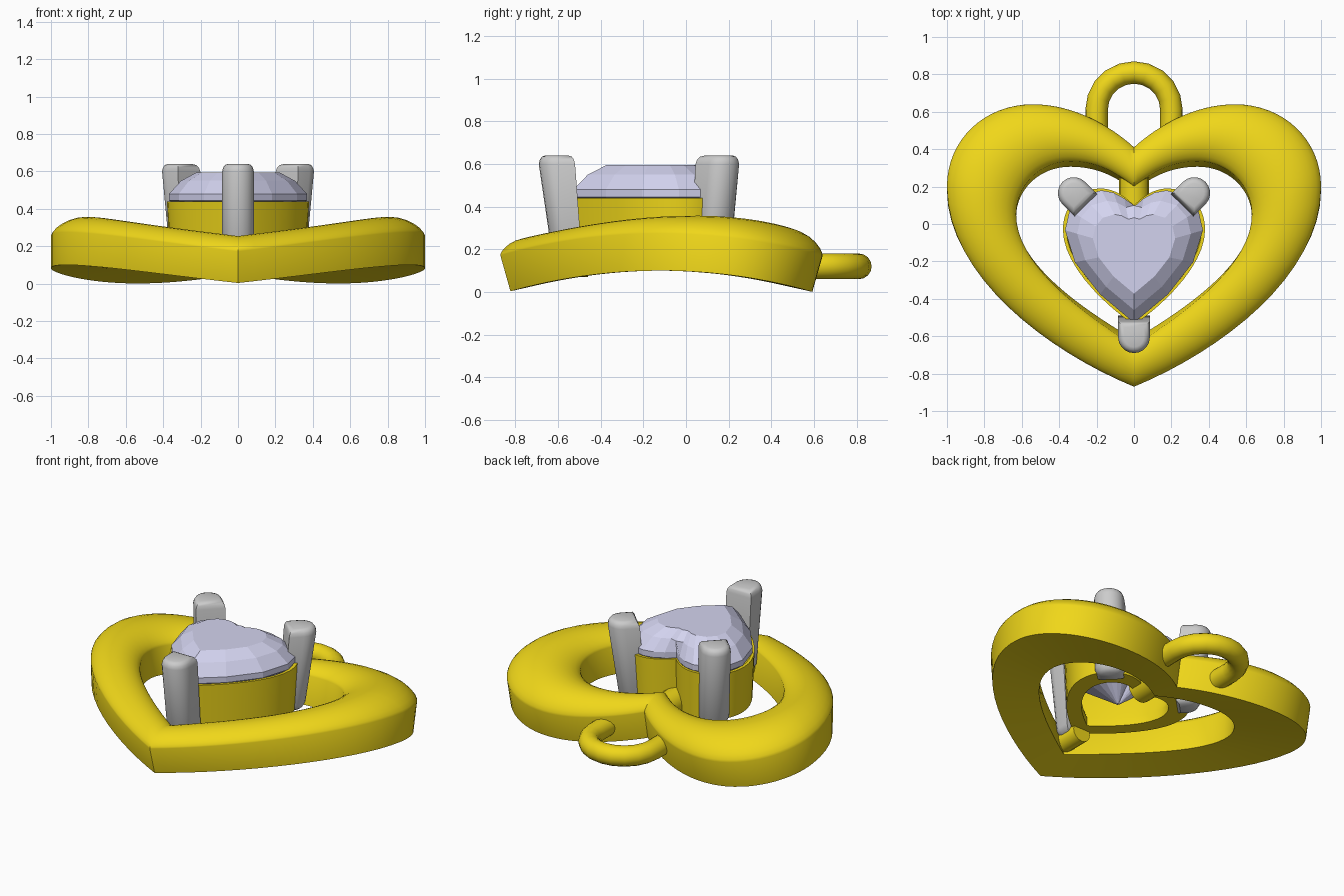
import bpy, bmesh
from math import sin, cos, pi, asin, radians
from mathutils import Vector

if "Cube" in bpy.data.objects:
    bpy.data.objects.remove(bpy.data.objects["Cube"])


def material(name, rgb):
    m = bpy.data.materials.new(name)
    m.diffuse_color = (*rgb, 1)
    m.use_nodes = True
    m.node_tree.nodes["Principled BSDF"].inputs["Base Color"].default_value = m.diffuse_color
    return m


GOLD = material("gold", (0.87, 0.68, 0.01))
STONE = material("pale_stone", (0.65, 0.65, 0.86))


def loft(name, rings, mat=None, loop=False, angle=35):
    """Skin closed rings; join last to first when loop, otherwise cap the ends."""
    bm = bmesh.new()
    vs = [[bm.verts.new(p) for p in r] for r in rings]
    n = len(rings[0])
    for i in range(len(vs) if loop else len(vs) - 1):
        a, b = vs[i], vs[(i + 1) % len(vs)]
        for k in range(n):
            bm.faces.new((a[k], a[(k + 1) % n], b[(k + 1) % n], b[k]))
    if not loop:
        bm.faces.new(vs[0])
        bm.faces.new(vs[-1])
    bmesh.ops.remove_doubles(bm, verts=bm.verts, dist=1e-5)
    bmesh.ops.recalc_face_normals(bm, faces=bm.faces)
    me = bpy.data.meshes.new(name)
    bm.to_mesh(me)
    bm.free()
    ob = bpy.data.objects.new(name, me)
    bpy.context.collection.objects.link(ob)
    if mat:
        me.materials.append(mat)
    if angle:
        bpy.ops.object.select_all(action='DESELECT')
        ob.select_set(True)
        bpy.context.view_layer.objects.active = ob
        bpy.ops.object.shade_smooth_by_angle(angle=radians(angle))
    return ob


def heart(pts, n):
    """Right half as three Bezier spans from cleft to tip, mirrored to the left."""
    half = []
    for s in range(0, 9, 3):
        p = [Vector(q) for q in pts[s:s + 4]]
        for i in range(n):
            t = i / n
            half.append(p[0] * (1 - t)**3 + p[1] * 3 * t * (1 - t)**2
                        + p[2] * 3 * t * t * (1 - t) + p[3] * t**3)
    half.append(Vector(pts[-1]))
    return half + [Vector((-q.x, q.y)) for q in half[-2:0:-1]]


# Heart frame: domed section between two outlines, bent into a shallow arch
OUTER = [(0, .41), (.12, .52), (.32, .64), (.54, .64), (.80, .64), (1, .45),
         (1, .2), (1, -.28), (.46, -.68), (0, -.87)]
INNER = [(0, .2), (.1, .28), (.2, .335), (.34, .335), (.51, .335), (.63, .2),
         (.63, .05), (.63, -.2), (.32, -.45), (0, -.65)]
WALL, R, YC = .175, 2.6, -.12


def bend(p, z):
    t = asin((p.y - YC) / (R + WALL))
    return (p.x, p.y + (z - WALL) * sin(t), (R + z) * cos(t) - R + .1)


rings = []
for o, i in zip(heart(OUTER, 16), heart(INNER, 16)):
    crown = .23 * (o - i).length
    ring = [bend(o, 0)]
    for k in range(13):
        s = (1 - cos(pi * k / 12)) / 2
        ring.append(bend(o.lerp(i, s), WALL + crown * max(0, 1 - (2 * s - 1)**2)**.7))
    ring.append(bend(i, 0))
    rings.append(ring)
loft("heart_frame", rings, GOLD, loop=True)

# Seat: thin heart cup with a hole, ledge below the stone
SEAT = [(0, .1), (.05, .15), (.11, .19), (.18, .19), (.3, .19), (.38, .09),
        (.38, -.03), (.38, -.2), (.2, -.4), (0, -.54)]
MID = Vector((0, -.14))


def scaled(p, f, z):
    q = MID + (p - MID) * f
    return (q.x, q.y, z)


loft("stone_seat", [[scaled(p, f, z) for f, z in
                     ((.96, .15), (1, .44), (.95, .44), (.68, .2), (.68, .15))]
                    for p in heart(SEAT, 10)], GOLD, loop=True)

# Faceted heart stone: culet, girdle, crown, table
g = heart(SEAT, 3)
table = [p.copy() for p in g]
table[0].y = .16
loft("heart_stone", [[scaled(p, .02, .17) for p in g],
                     [scaled(p, .97, .445) for p in g],
                     [scaled(p, .97, .48) for p in g],
                     [scaled(p, .80, .55) for p in table],
                     [scaled(p, .58, .595) for p in table]], STONE, angle=0)


# Prongs: D-shaped section, flat side to the stone, leaning outward, rounded top
def prong(name, base, out):
    out = Vector(out).normalized()
    side = Vector((out.y, -out.x))
    shape = [(.085, 0)] + [(.085 * cos(a), .085 + .085 * sin(a))
                           for a in (pi * k / 10 for k in range(11))] + [(-.085, 0)]
    rings = []
    for z, inset in ((.13, .6), (.145, .85), (.17, 1), (.6, 1), (.62, .94), (.634, .82), (.64, .62)):
        f = min(1, (z - .13) / .47)
        ring = []
        for u, v in shape:
            v = .085 + (v - .085) * inset
            v = v * (.8 + .2 * f) - .035 * (1 - f)
            q = Vector(base) + side * u * inset + out * v
            ring.append((q.x, q.y, z))
        rings.append(ring)
    loft(name, rings, angle=40)


prong("front_prong", (0, -.52), (0, -1))
for s, label in ((-1, "left"), (1, "right")):
    prong(label + "_prong", (s * .262, .105), (s, 1))


# Round bars: circular sections swept along a flat path
def tube(name, path, r, z, sides=16):
    path = [Vector(p) for p in path]
    rings = []
    for i, p in enumerate(path):
        d = (path[min(i + 1, len(path) - 1)] - path[max(i - 1, 0)]).normalized()
        rings.append([(p.x - d.y * r * cos(a), p.y + d.x * r * cos(a), z + r * sin(a))
                      for a in (2 * pi * k / sides for k in range(sides))])
    loft(name, rings, GOLD)


# Hanging loop and the two bars joining seat to frame
arc = [(.2 * cos(pi * k / 10), .61 + .2 * sin(pi * k / 10)) for k in range(11)]
tube("hanging_loop", [(.2, .5)] + arc + [(-.2, .5)], .06, .12)
tube("back_bar", [(0, .05), (0, .3)], .08, .18)
tube("front_bar", [(0, -.46), (0, -.7)], .06, .13)
